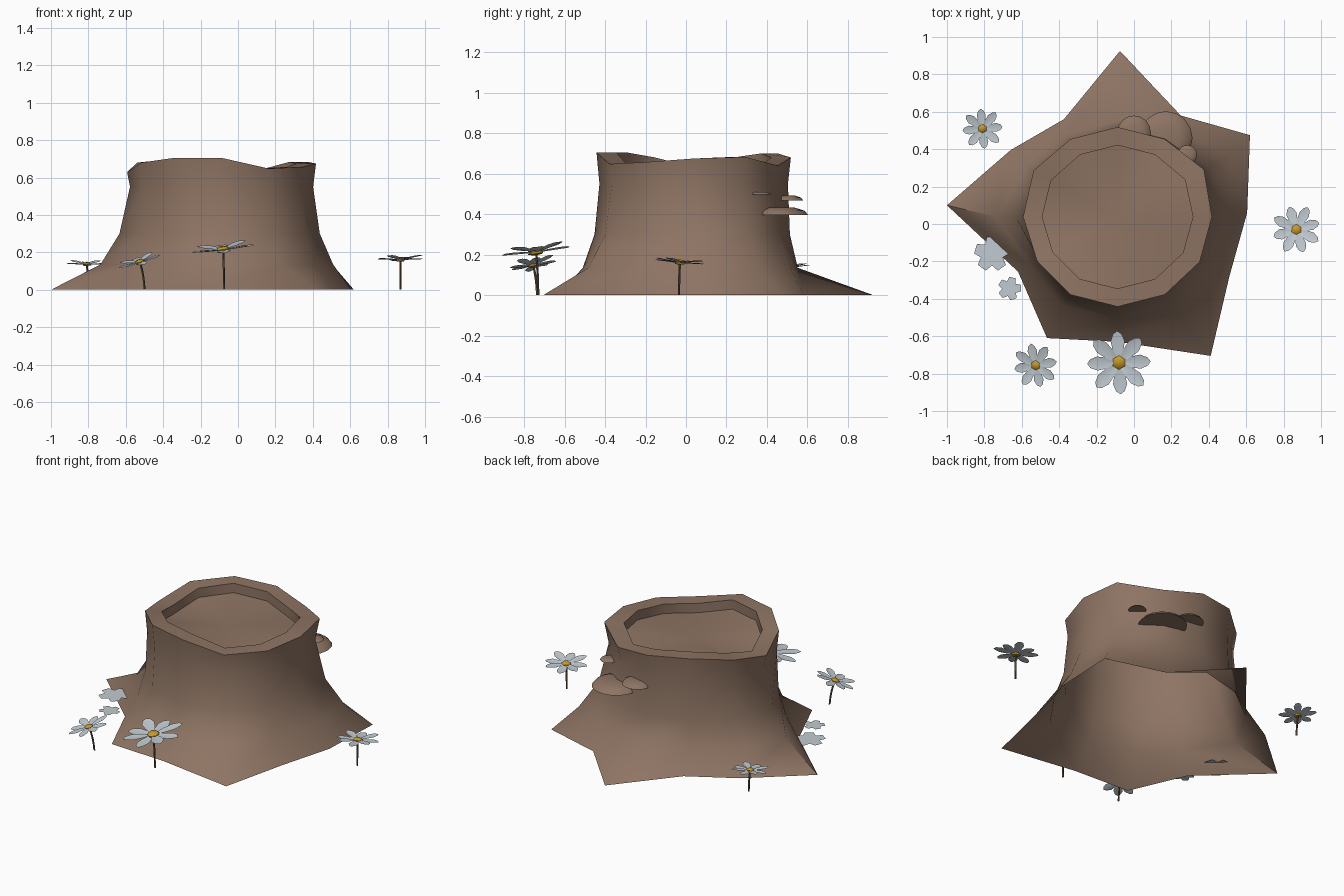
import bpy, bmesh, math
from mathutils import Vector

if "Cube" in bpy.data.objects:
    bpy.data.objects.remove(bpy.data.objects["Cube"])


def material(name, rgb):
    m = bpy.data.materials.new(name)
    m.diffuse_color = (*rgb, 1)
    m.use_nodes = True
    m.node_tree.nodes["Principled BSDF"].inputs["Base Color"].default_value = m.diffuse_color
    return m


BARK = material("bark brown", (0.27, 0.175, 0.125))
PETAL = material("pale petal", (0.54, 0.60, 0.64))
GOLD = material("golden centre", (0.56, 0.32, 0.025))
STEM = material("dark stem", (0.13, 0.09, 0.06))


def finish(name, bm, mats, smooth=None):
    me = bpy.data.meshes.new(name)
    bm.to_mesh(me)
    bm.free()
    ob = bpy.data.objects.new(name, me)
    bpy.context.collection.objects.link(ob)
    for m in mats:
        me.materials.append(m)
    if smooth:
        bpy.ops.object.select_all(action='DESELECT')
        ob.select_set(True)
        bpy.context.view_layer.objects.active = ob
        bpy.ops.object.shade_smooth_by_angle(angle=math.radians(smooth))
    return ob


def bridge(bm, a, b, mat=0):
    n = len(a)
    for i in range(n):
        j = (i + 1) % n
        bm.faces.new((a[i], a[j], b[j], b[i])).material_index = mat


# Stump: twelve-sided rings, pointed roots, uneven rim, sunken top, open bottom
N = 12
CX, CY = -0.088, 0.038
roots = [(0.605, 0.06), (0.62, 0.475), (0.25, 0.58), (-0.075, 0.925),
         (-0.375, 0.56), (-0.66, 0.395), (-1.0, 0.10), (-0.62, -0.255),
         (-0.465, -0.61), (-0.085, -0.63), (0.41, -0.705), (0.51, -0.28)]
low_r = [0.585, 0.67, 0.57, 0.53, 0.53, 0.56, 0.635, 0.53, 0.565, 0.565, 0.62, 0.56]
mid_r = [0.515, 0.555, 0.515, 0.49, 0.49, 0.51, 0.535, 0.485, 0.495, 0.505, 0.52, 0.505]
rim_z = [0.675, 0.683, 0.64, 0.68, 0.70, 0.68,
         0.63, 0.68, 0.705, 0.705, 0.648, 0.657]
rim_bump = {1: 0.028, 5: 0.014, 7: -0.008, 11: 0.002}
bm = bmesh.new()


def ring(radius, height):
    out = []
    for i in range(N):
        a = math.tau * i / N
        r = radius(i)
        out.append(bm.verts.new((CX + 1.02 * r * math.cos(a),
                                 CY + 0.97 * r * math.sin(a), height(i))))
    return out


rings = [[bm.verts.new((x, y, 0)) for x, y in roots],
         ring(lambda i: low_r[i], lambda i: 0.135),
         ring(lambda i: mid_r[i], lambda i: 0.30),
         ring(lambda i: 0.48 + 0.6 * rim_bump.get(i, 0), lambda i: 0.55),
         ring(lambda i: 0.495 + rim_bump.get(i, 0), lambda i: rim_z[i]),
         ring(lambda i: 0.395 + 0.5 * rim_bump.get(i, 0), lambda i: rim_z[i]),
         ring(lambda i: 0.395 + 0.5 * rim_bump.get(i, 0), lambda i: rim_z[i] - 0.06)]
for a, b in zip(rings, rings[1:]):
    bridge(bm, a, b)
mid = bm.verts.new((CX, CY, 0.61))
for i in range(N):
    bm.faces.new((rings[-1][i], rings[-1][(i + 1) % N], mid))
finish("stump", bm, [BARK], 55)


# Shelf mushrooms: shallow domes with flat undersides
def shelf(name, x, y, z, r, h):
    bm = bmesh.new()
    n = 16
    loops = [[bm.verts.new((x + r * math.cos(p) * math.cos(math.tau * i / n),
                            y + r * math.cos(p) * math.sin(math.tau * i / n),
                            z + h * math.sin(p))) for i in range(n)]
             for p in (0, 0.5, 1.0)]
    bm.faces.new(loops[0][::-1])
    for a, b in zip(loops, loops[1:]):
        bridge(bm, a, b)
    bm.faces.new(loops[-1])
    finish(name, bm, [BARK], 40)


shelf("shelf_mushroom_large", 0.17, 0.46, 0.397, 0.143, 0.042)
shelf("shelf_mushroom_medium", 0.0, 0.49, 0.467, 0.09, 0.03)
shelf("shelf_mushroom_small", 0.285, 0.37, 0.497, 0.052, 0.015)


# Daisies: bent stem, eight broad cupped petals, six-sided golden centre
def daisy(name, foot, head, r, normal, spin):
    bm = bmesh.new()
    foot, head = Vector(foot), Vector(head)
    bend = Vector((head.x, head.y, 0)).lerp(Vector((foot.x, foot.y, 0)), 0.8)
    bend.z = head.z * 0.6
    loops = []
    for k in range(5):
        t = k / 4
        p = foot * (1 - t) ** 2 + bend * 2 * t * (1 - t) + head * t * t
        loops.append([bm.verts.new(p + Vector((math.cos(a), math.sin(a), 0)) * 0.006)
                      for a in (math.tau * i / 5 for i in range(5))])
    for a, b in zip(loops, loops[1:]):
        bridge(bm, a, b)
    q = Vector((0, 0, 1)).rotation_difference(Vector(normal).normalized())

    def pt(u, v, z, ang=0):
        c, s = math.cos(ang), math.sin(ang)
        return bm.verts.new(head + q @ Vector((u * c - v * s, u * s + v * c, z)))

    for i in range(8):
        a = math.tau * i / 8 + spin
        reach = r * (1.0 if i % 2 else 0.95)
        lift = 0.12 * r if i % 2 else 0.03 * r
        spine, left, right = [], [], []
        for f, w in ((0.10, 0.07), (0.40, 0.165), (0.68, 0.21), (0.90, 0.13)):
            u, z = f * reach, lift * f
            spine.append(pt(u, 0, z - 0.01 * r, a))
            left.append(pt(u, w * r, z + 0.02 * r, a))
            right.append(pt(u, -w * r, z + 0.02 * r, a))
        tip = pt(reach, 0, lift, a)
        fs = []
        for k in range(3):
            fs.append(bm.faces.new((spine[k], spine[k + 1], left[k + 1], left[k])))
            fs.append(bm.faces.new((right[k], right[k + 1], spine[k + 1], spine[k])))
        fs.append(bm.faces.new((spine[3], tip, left[3])))
        fs.append(bm.faces.new((right[3], tip, spine[3])))
        for f in fs:
            f.material_index = 1
    c = [[pt(r * k, 0, r * z, math.tau * i / 6 + 0.5) for i in range(6)]
         for k, z in ((0.17, -0.06), (0.21, 0.04), (0.13, 0.11))]
    bridge(bm, c[0], c[1], 2)
    bridge(bm, c[1], c[2], 2)
    bm.faces.new(c[2]).material_index = 2
    bm.faces.new(c[0][::-1]).material_index = 2
    finish(name, bm, [STEM, PETAL, GOLD], 60)


daisy("daisy_back_left", (-0.80, 0.51, 0), (-0.81, 0.51, 0.135), 0.113, (0.02, -0.1, 1), 0.1)
daisy("daisy_right", (0.868, -0.035, 0), (0.868, -0.03, 0.16), 0.134, (-0.03, 0.08, 1), 0.3)
daisy("daisy_front", (-0.075, -0.73, 0), (-0.08, -0.74, 0.212), 0.18, (-0.12, -0.13, 1), 0.05)
daisy("daisy_front_left", (-0.50, -0.735, 0), (-0.525, -0.755, 0.147), 0.126, (-0.28, -0.2, 1), 0.2)


# Small blossoms: five-lobed sheets hovering just clear of the root
def blossom(name, x, y, z, r, spin):
    bm = bmesh.new()
    centre = bm.verts.new((x, y, z))
    rim = []
    for i in range(5):
        a = math.tau * i / 5 + spin
        for da, k in ((-0.28, 1.0), (0.28, 1.0), (math.pi / 5, 0.65)):
            rim.append(bm.verts.new((x + r * k * math.cos(a + da),
                                     y + r * k * math.sin(a + da), z)))
    for i in range(15):
        bm.faces.new((rim[i], rim[(i + 1) % 15], centre))
    finish(name, bm, [PETAL])


blossom("blossom_large", -0.76, -0.16, 0.065, 0.095, math.pi / 2)
blossom("blossom_small", -0.665, -0.345, 0.06, 0.063, 1.3)
